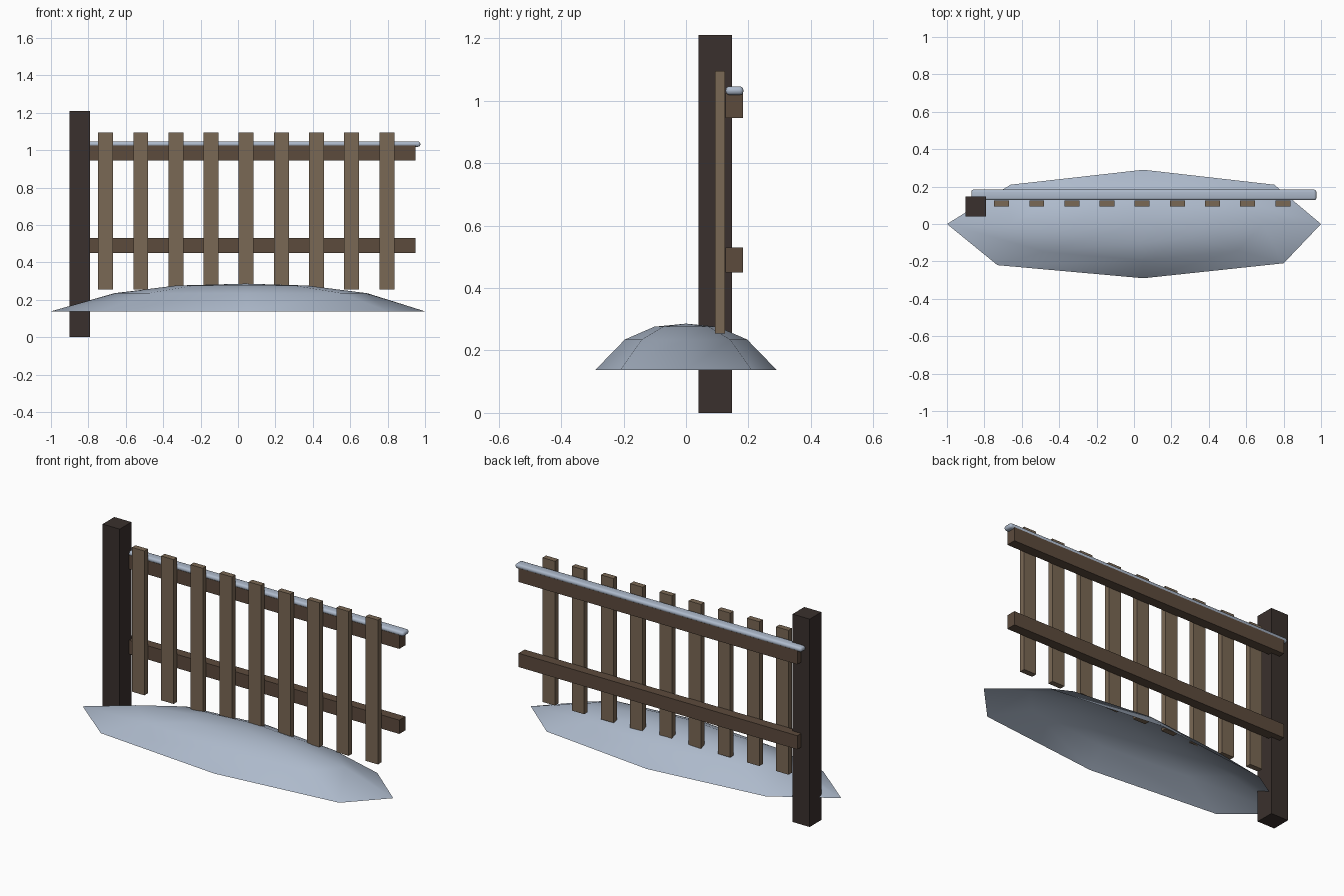
import bpy, bmesh

if "Cube" in bpy.data.objects:
    bpy.data.objects.remove(bpy.data.objects["Cube"])


def material(name, rgb):
    m = bpy.data.materials.new(name)
    m.diffuse_color = (*rgb, 1)
    m.use_nodes = True
    m.node_tree.nodes["Principled BSDF"].inputs["Base Color"].default_value = m.diffuse_color
    return m


DARK = material("dark_wood", (0.042, 0.030, 0.026))
RAIL = material("rail_wood", (0.107, 0.069, 0.046))
PALE = material("picket_wood", (0.195, 0.138, 0.089))
SNOW = material("snow", (0.42, 0.49, 0.60))


def make_object(name, bm, mat):
    bmesh.ops.recalc_face_normals(bm, faces=bm.faces)
    me = bpy.data.meshes.new(name)
    bm.to_mesh(me)
    bm.free()
    me.materials.append(mat)
    ob = bpy.data.objects.new(name, me)
    bpy.context.collection.objects.link(ob)
    return ob


def box(name, lo, hi, mat):
    bm = bmesh.new()
    bmesh.ops.create_cube(bm, size=1)
    for v in bm.verts:
        v.co = [(a + b) / 2 + c * (b - a) for a, b, c in zip(lo, hi, v.co)]
    return make_object(name, bm, mat)


# Post, rails and pickets
box("post", (-0.90, 0.04, 0), (-0.79, 0.148, 1.21), DARK)
for name, z0, z1 in (("lower_rail", 0.45, 0.53), ("upper_rail", 0.945, 1.025)):
    box(name, (-0.845, 0.127, z0), (0.95, 0.183, z1), RAIL)
for i in range(9):
    x = -0.708 + i * 0.188
    box(f"picket_{i + 1}", (x - 0.04, 0.093, 0.255), (x + 0.04, 0.125, 1.095), PALE)

# Rounded snow strip lying on the upper rail
cap = box("rail_snow", (-0.87, 0.127, 1.018), (0.975, 0.184, 1.046), SNOW)
bev = cap.modifiers.new("round", 'BEVEL')
bev.width = 0.0125
bev.segments = 3

# Low eight-sided snow drift, open underneath
rim = [(1, 0), (0.75, 0.21), (0.05, 0.29), (-0.66, 0.21),
       (-1, 0), (-0.73, -0.22), (0.05, -0.29), (0.80, -0.21)]
bm = bmesh.new()
rings = [[bm.verts.new((x * r + dx, y * r, z)) for x, y in rim]
         for r, dx, z in ((1, 0, 0.138), (0.675, 0.015, 0.235), (0.35, 0.02, 0.276))]
top = bm.verts.new((0.04, 0, 0.286))
for i in range(8):
    j = (i + 1) % 8
    for a, b in zip(rings, rings[1:]):
        bm.faces.new((a[i], a[j], b[j], b[i]))
    bm.faces.new((rings[-1][i], rings[-1][j], top))
drift = make_object("snow_drift", bm, SNOW)

# Soft shading on the snow
for ob in (cap, drift):
    for p in ob.data.polygons:
        p.use_smooth = True
